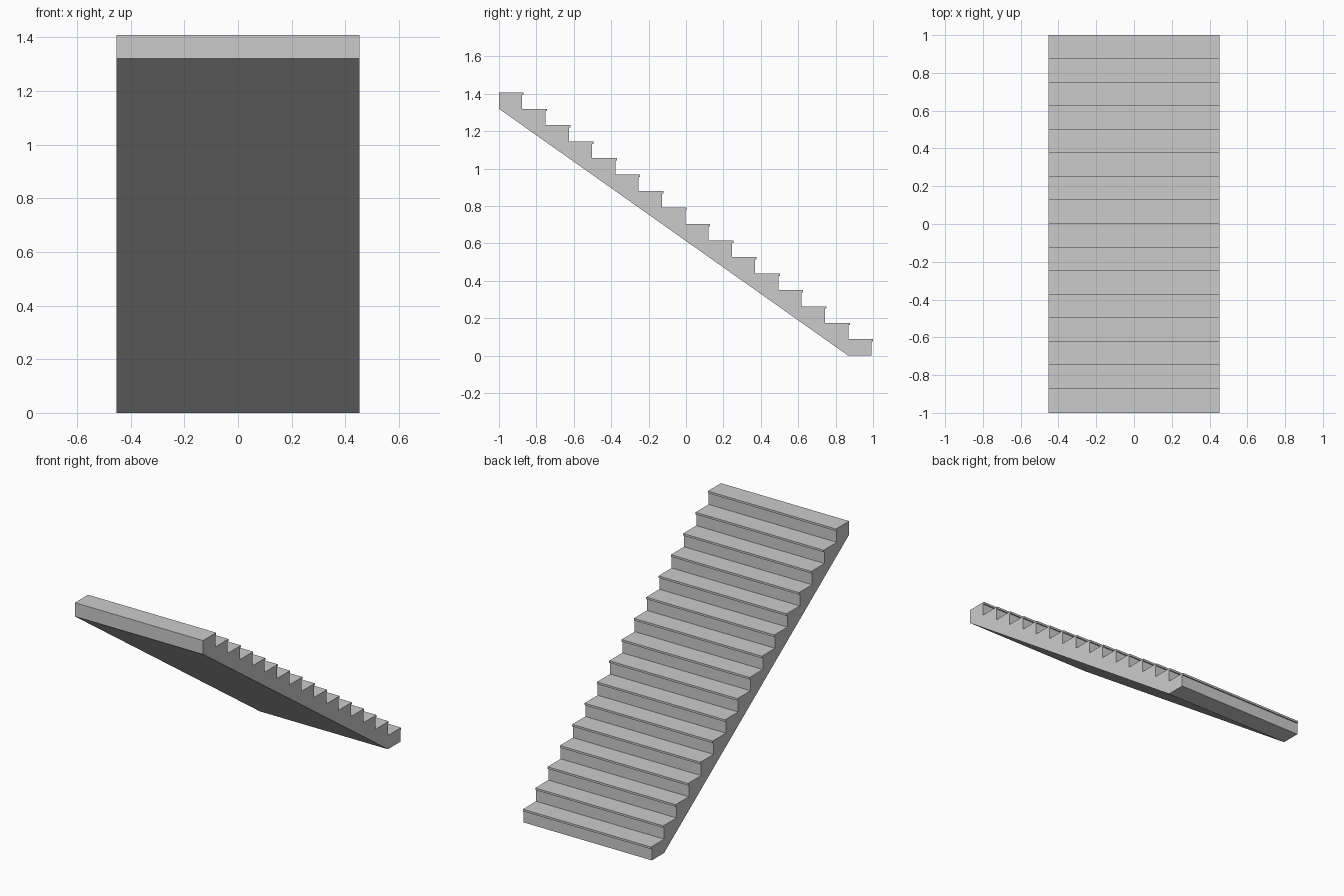
import bpy, bmesh

if "Cube" in bpy.data.objects:
    bpy.data.objects.remove(bpy.data.objects["Cube"])

STEPS, HALF_W = 16, 0.453
RUN, RISE = 0.1245, 0.088
NOSE, LIP = 0.008, 0.013   # tread overhang and its thickness

# Side profile: flat foot, sloped soffit, then steps down from the top
profile = [(-1 + STEPS * RUN, 0), (-1 + (STEPS - 1) * RUN, 0),
           (-1, (STEPS - 1) * RISE), (-1, STEPS * RISE)]
for i in range(1, STEPS + 1):
    y, z = -1 + i * RUN, (STEPS - i + 1) * RISE
    profile += [(y + NOSE, z), (y + NOSE, z - LIP), (y, z - LIP)]
    if i < STEPS:
        profile.append((y, z - RISE))

# Extrude the profile across the stair width
bm = bmesh.new()
face = bm.faces.new([bm.verts.new((-HALF_W, y, z)) for y, z in profile])
side = bmesh.ops.extrude_face_region(bm, geom=[face], use_keep_orig=True)
bmesh.ops.translate(bm, vec=(2 * HALF_W, 0, 0),
                    verts=[g for g in side["geom"] if isinstance(g, bmesh.types.BMVert)])
bmesh.ops.recalc_face_normals(bm, faces=bm.faces)

mesh = bpy.data.meshes.new("stair_flight")
bm.to_mesh(mesh)
bm.free()
bpy.context.collection.objects.link(bpy.data.objects.new("stair_flight", mesh))
